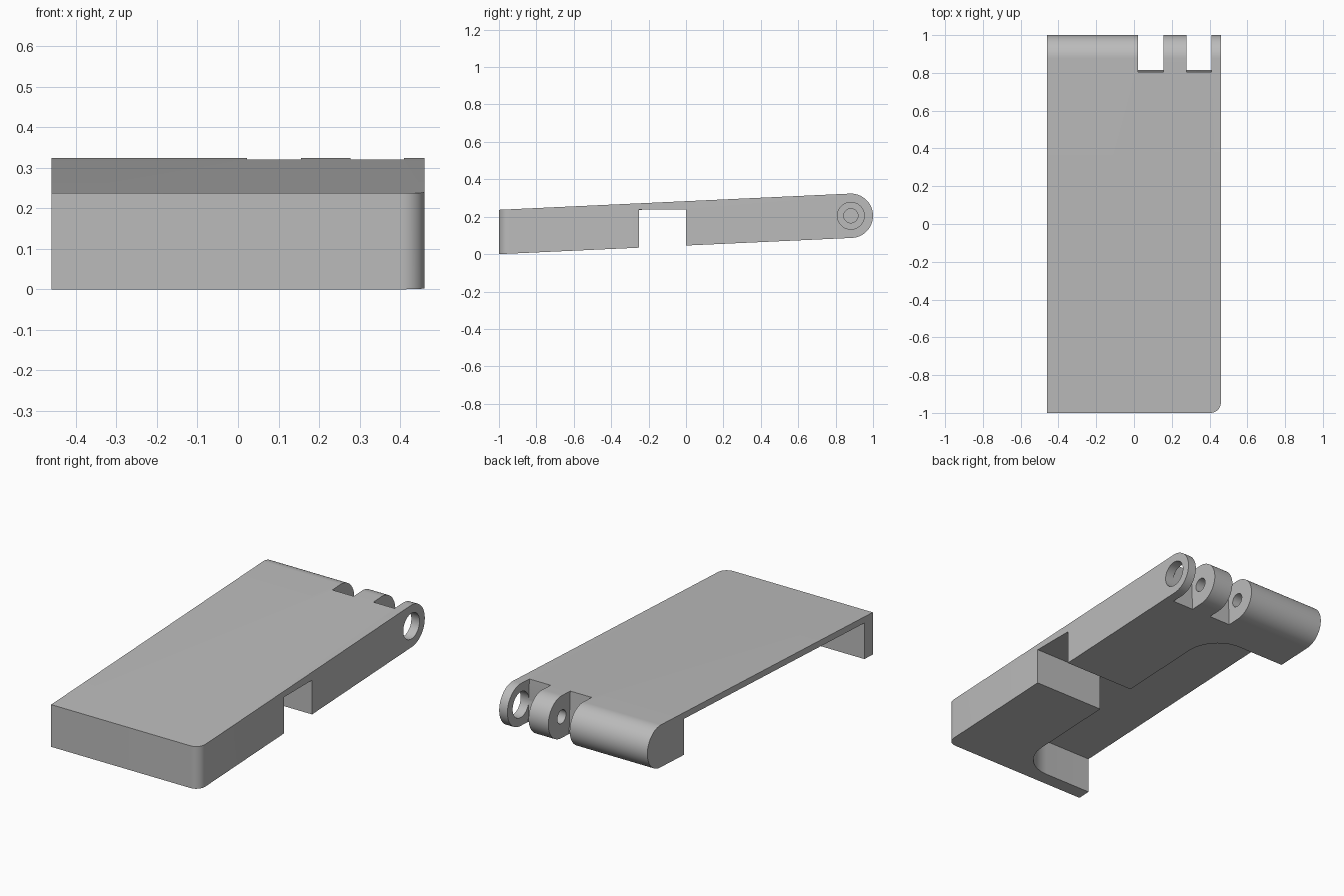
import bpy, bmesh
from math import sin, cos, pi, atan

cube = bpy.data.objects.get("Cube")
if cube:
    bpy.data.objects.remove(cube, do_unlink=True)

# Main dimensions
HALF = 0.46                      # half width
SLOPE = 0.046                    # rise of the lid towards the hinge
PIN_Y, PIN_Z, R = 0.8815, 0.205, 0.1185
SKIN = 0.035                     # thickness over the pocket

grey = bpy.data.materials.new("plain_grey")
grey.use_nodes = True
grey.diffuse_color = (0.5, 0.5, 0.5, 1)
grey.node_tree.nodes["Principled BSDF"].inputs["Base Color"].default_value = (0.5, 0.5, 0.5, 1)


def arc(cx, cy, r, start, end, n):
    return [(cx + r * cos(start + (end - start) * i / n),
             cy + r * sin(start + (end - start) * i / n)) for i in range(n + 1)]


def top_z(y):
    return PIN_Z + R + SLOPE * (y - PIN_Y)


def prism(name, profile, axis, low, high, edit=None):
    """Extrude a profile along x (profile in y, z) or z (profile in x, y)."""
    place = (lambda p, t: (t, *p)) if axis == "x" else (lambda p, t: (*p, t))
    bm = bmesh.new()
    ends = [[bm.verts.new(place(p, t)) for p in profile] for t in (low, high)]
    n = len(profile)
    for ring in ends:
        bm.faces.new(ring)
    for i in range(n):
        j = (i + 1) % n
        bm.faces.new((ends[0][i], ends[0][j], ends[1][j], ends[1][i]))
    if edit:
        edit(bm)
    bmesh.ops.recalc_face_normals(bm, faces=bm.faces)
    mesh = bpy.data.meshes.new(name)
    bm.to_mesh(mesh)
    bm.free()
    mesh.materials.append(grey)
    obj = bpy.data.objects.new(name, mesh)
    bpy.context.collection.objects.link(obj)
    return obj


def round_front_corner(bm):
    edge = [e for e in bm.edges
            if all(v.co.x > HALF - 0.01 and v.co.y < -0.99 for v in e.verts)]
    bmesh.ops.bevel(bm, geom=edge, offset=0.055, segments=10, profile=0.5, affect='EDGES')


def slope_roof(bm):
    for v in bm.verts:
        if v.co.z > 0:
            v.co.z = top_z(v.co.y) - SKIN


# Sloping body with a rounded hinge end
tilt = atan(SLOPE)
side = arc(PIN_Y, PIN_Z, R, pi / 2 + tilt, tilt - pi / 2, 40)
front_mid = PIN_Z - SLOPE * (PIN_Y + 1)
side += [(-1, front_mid - R), (-1, front_mid + R)]
body = prism("hinged_body", side, "x", -HALF, HALF, round_front_corner)

# Underside pocket, open to one side, with two rounded inner corners
IN_X, Y0, Y1, FR = 0.025, -0.925, 0.675, 0.19
plan = [(-0.6, Y0)]
plan += arc(IN_X - FR, Y0 + FR, FR, -pi / 2, 0, 14)
plan += arc(IN_X - FR, Y1 - FR, FR, 0, pi / 2, 14)
plan += [(-0.6, Y1)]
cutters = [prism("pocket_cutter", plan, "z", -0.3, 0.2, slope_roof)]

# Notch running out to the other side
notch = [(-0.25, -0.3), (0, -0.3), (0, 0.238), (-0.25, 0.238)]
cutters.append(prism("notch_cutter", notch, "x", 0.0, 0.6))

# Hinge slots, square to the sloping top
slot = [(0.805 - SLOPE * (z - 0.32), z) for z in (0, 0.5)] + [(1.2, 0.5), (1.2, 0)]
for low, high in ((0.022, 0.155), (0.277, 0.409)):
    cutters.append(prism("slot_cutter", slot, "x", low, high))

# Pin holes: wide in the outer ear, narrow and blind further in
for r, low, high in ((0.072, 0.35, 0.6), (0.038, -0.2, 0.34)):
    circle = arc(PIN_Y, PIN_Z, r, 0, 2 * pi, 40)[:-1]
    cutters.append(prism("pin_hole_cutter", circle, "x", low, high))

bpy.ops.object.select_all(action='DESELECT')
bpy.context.view_layer.objects.active = body
body.select_set(True)
for cutter in cutters:
    cutter.hide_render = True
    mod = body.modifiers.new(cutter.name, 'BOOLEAN')
    mod.operation = 'DIFFERENCE'
    mod.solver = 'EXACT'
    mod.object = cutter
    bpy.ops.object.modifier_apply(modifier=mod.name)
    bpy.data.objects.remove(cutter, do_unlink=True)

bpy.ops.object.shade_smooth_by_angle(angle=pi / 6)
